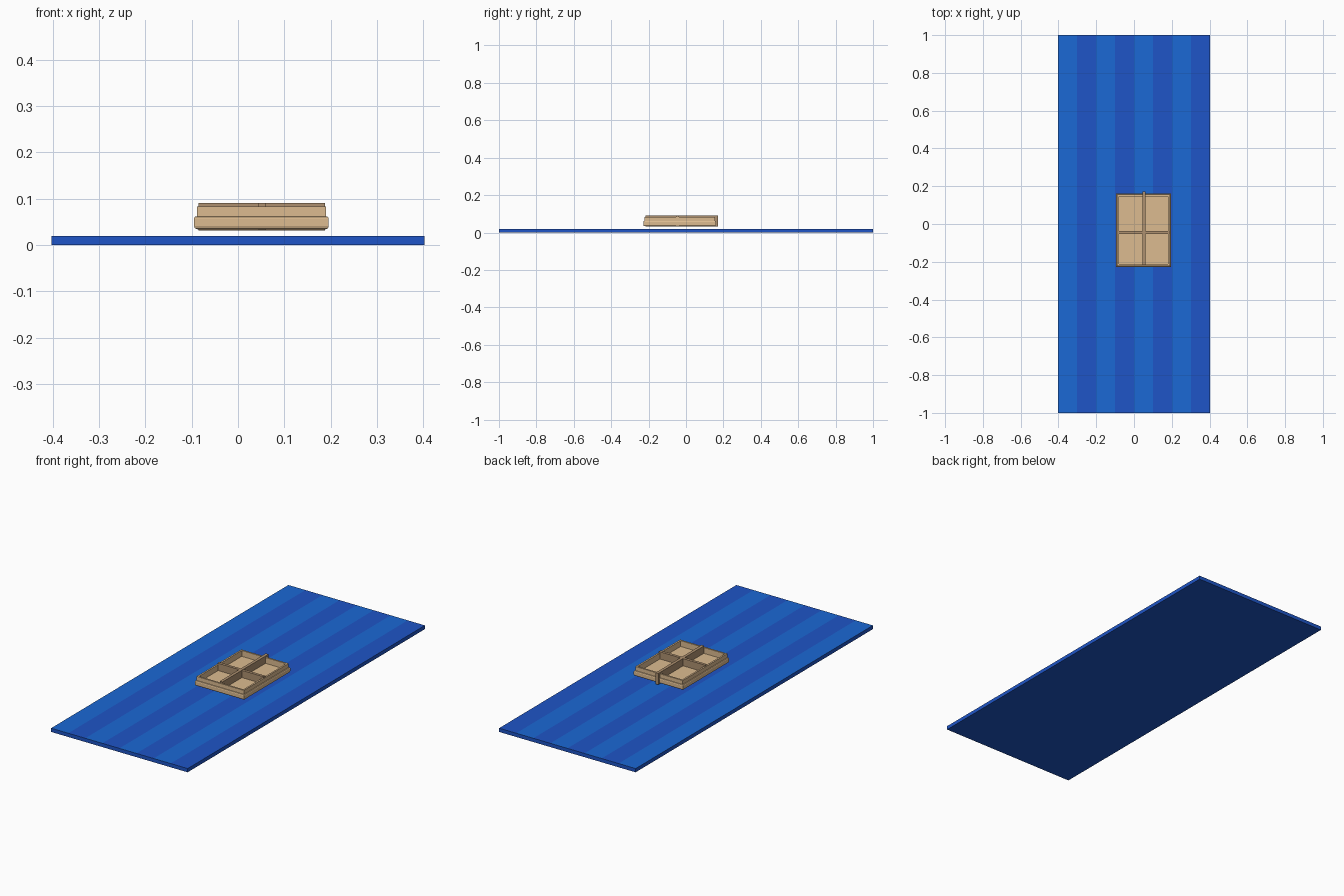
import bpy, bmesh

if "Cube" in bpy.data.objects:
    bpy.data.objects.remove(bpy.data.objects["Cube"])


def material(name, color):
    m = bpy.data.materials.new(name)
    m.diffuse_color = (*color, 1)
    m.use_nodes = True
    m.node_tree.nodes["Principled BSDF"].inputs["Base Color"].default_value = m.diffuse_color
    return m


def finish(bm, name, mats):
    bmesh.ops.recalc_face_normals(bm, faces=bm.faces)
    me = bpy.data.meshes.new(name)
    bm.to_mesh(me)
    bm.free()
    for m in mats:
        me.materials.append(m)
    ob = bpy.data.objects.new(name, me)
    bpy.context.collection.objects.link(ob)
    return ob


def box(name, lo, hi, mat):
    bm = bmesh.new()
    bmesh.ops.create_cube(bm, size=1)
    for v in bm.verts:
        v.co = [lo[i] + (v.co[i] + 0.5) * (hi[i] - lo[i]) for i in range(3)]
    return finish(bm, name, [mat])


dark_blue = material("dark_blue", (0.013, 0.09, 0.57))
light_blue = material("light_blue", (0.011, 0.14, 0.66))
tan = material("tan", (0.72, 0.50, 0.28))
brown = material("brown", (0.42, 0.28, 0.16))

# Striped mat: slab sliced lengthwise, alternate top faces lighter
W, T = 0.403, 0.02
bm = bmesh.new()
bmesh.ops.create_cube(bm, size=1)
bmesh.ops.scale(bm, vec=(2 * W, 2, T), verts=bm.verts)
bmesh.ops.translate(bm, vec=(0, 0, T / 2), verts=bm.verts)
for i in range(1, 8):
    bmesh.ops.bisect_plane(bm, geom=bm.verts[:] + bm.edges[:] + bm.faces[:],
                           plane_co=(-W + i * W / 4, 0, 0), plane_no=(1, 0, 0))
bm.normal_update()
for f in bm.faces:
    stripe = int((f.calc_center_median().x + W) / (W / 4))
    f.material_index = int(f.normal.z > 0.9 and stripe % 2 == 0)
finish(bm, "striped_mat", [dark_blue, light_blue])

# Open tray: rectangular loops following an (inset, height) profile
X0, X1, Y0, Y1 = -0.095, 0.196, -0.228, 0.161
profile = [(0.008, 0.034), (0.002, 0.036), (0, 0.041), (0, 0.057), (0.002, 0.061),
           (0.006, 0.062), (0.006, 0.083), (0.015, 0.083), (0.015, 0.052)]
bm = bmesh.new()
loops = []
for d, z in profile:
    loops.append([bm.verts.new((x, y, z)) for x, y in
                  ((X0 + d, Y0 + d), (X1 - d, Y0 + d), (X1 - d, Y1 - d), (X0 + d, Y1 - d))])
for a, b in zip(loops, loops[1:]):
    for i in range(4):
        j = (i + 1) % 4
        bm.faces.new((a[i], a[j], b[j], b[i]))
bm.faces.new(loops[0])
bm.faces.new(loops[-1])
finish(bm, "tray", [tan])

# Crossing dividers
box("long_divider", (0.044, -0.216, 0.031), (0.060, 0.171, 0.091), brown)
box("cross_divider", (-0.085, -0.053, 0.031), (0.188, -0.038, 0.0905), brown)
